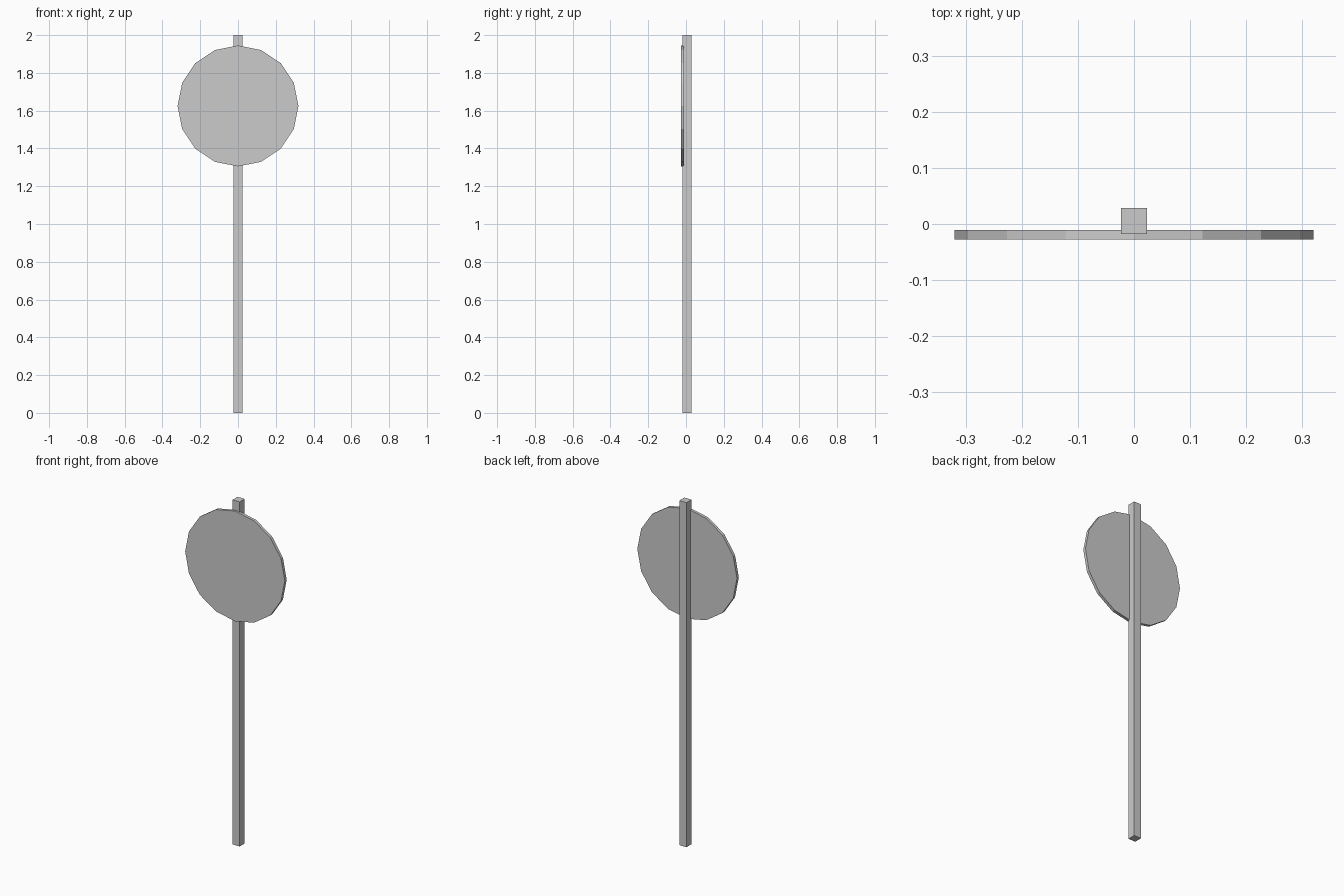
import bpy
from math import pi

if "Cube" in bpy.data.objects:
    bpy.data.objects.remove(bpy.data.objects["Cube"])

# square post standing on the ground
bpy.ops.mesh.primitive_cube_add(size=1, location=(0, 0.0055, 1.0))
post = bpy.context.object
post.name = "post"
post.scale = (0.046, 0.046, 2.0)

# sixteen-sided sign plate, set slightly into the front of the post
bpy.ops.mesh.primitive_cylinder_add(vertices=16, radius=0.32, depth=0.017,
                                    location=(0, -0.019, 1.625),
                                    rotation=(pi / 2, 0, 0))
plate = bpy.context.object
plate.name = "round_sign_plate"
